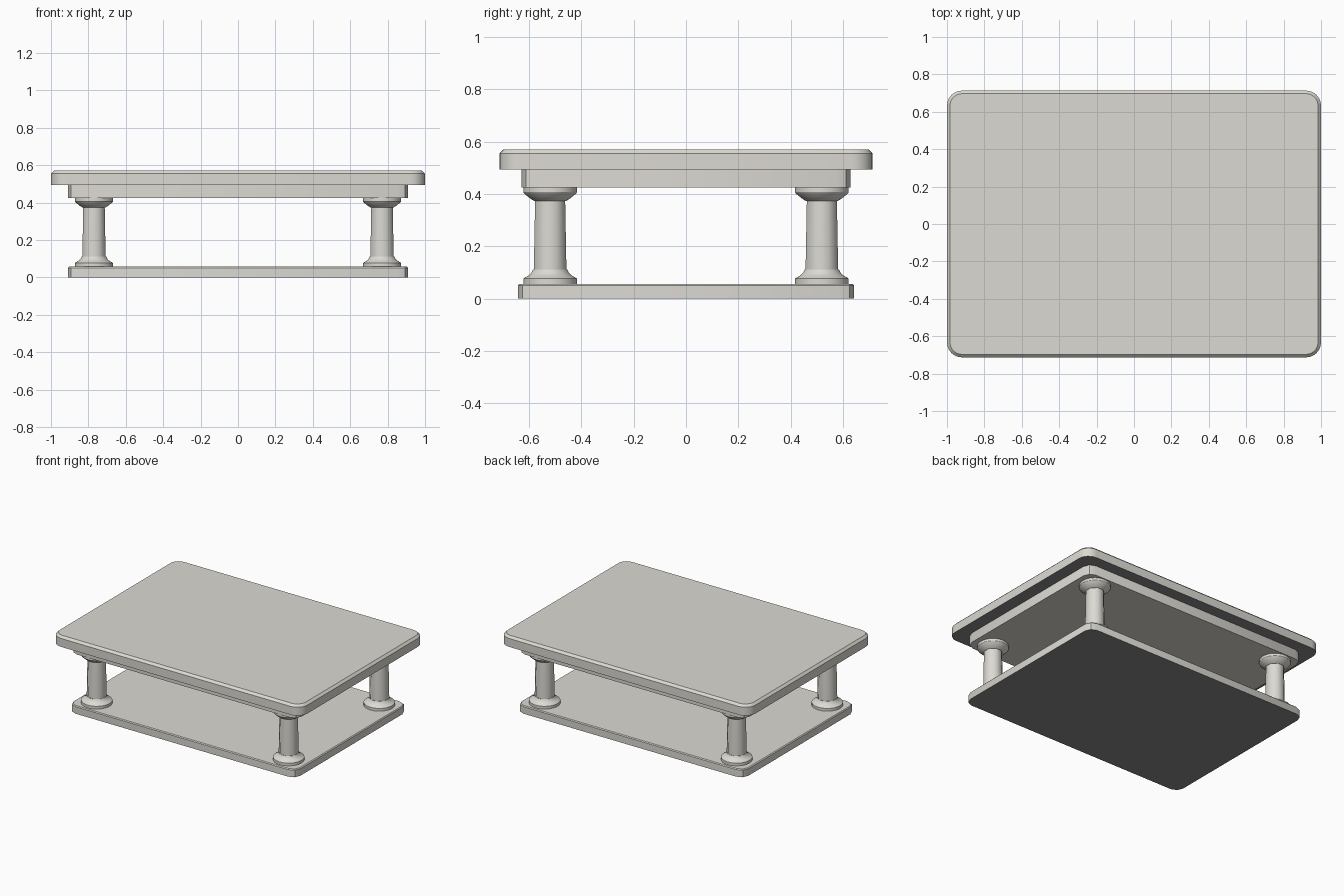
import bpy, bmesh, math

if "Cube" in bpy.data.objects:
    bpy.data.objects.remove(bpy.data.objects["Cube"])


def material(name, col):
    m = bpy.data.materials.new(name)
    m.diffuse_color = (*col, 1)
    m.use_nodes = True
    m.node_tree.nodes["Principled BSDF"].inputs["Base Color"].default_value = m.diffuse_color
    return m


stone = material("warm grey stone", (0.72, 0.70, 0.65))
dark = material("dark grey underside", (0.25, 0.25, 0.25))


def finish(bm, name, dark_below=False):
    bmesh.ops.recalc_face_normals(bm, faces=bm.faces)
    if dark_below:
        for f in bm.faces:
            f.material_index = int(f.normal.z < -0.9)
    me = bpy.data.meshes.new(name)
    bm.to_mesh(me)
    bm.free()
    me.materials.append(stone)
    if dark_below:
        me.materials.append(dark)
    ob = bpy.data.objects.new(name, me)
    bpy.context.collection.objects.link(ob)
    return ob


def loft(bm, rings):
    """Skin a stack of equal-length point rings and cap both ends."""
    vs = [[bm.verts.new(p) for p in r] for r in rings]
    n = len(vs[0])
    for a, b in zip(vs, vs[1:]):
        for i in range(n):
            j = (i + 1) % n
            bm.faces.new((a[i], a[j], b[j], b[i]))
    bm.faces.new(vs[0][::-1])
    bm.faces.new(vs[-1])


def rounded_rect(hx, hy, r, z, seg):
    pts = []
    for k, (sx, sy) in enumerate(((1, 1), (-1, 1), (-1, -1), (1, -1))):
        for i in range(seg + 1):
            a = math.radians(90 * (k + i / seg))
            pts.append((sx * (hx - r) + r * math.cos(a),
                        sy * (hy - r) + r * math.sin(a), z))
    return pts


def slab(name, hx, hy, r, z0, z1, bevel, seg, dark_below):
    bm = bmesh.new()
    rings = [rounded_rect(hx, hy, r, z0, seg), rounded_rect(hx, hy, r, z1 - bevel, seg)]
    if bevel:
        rings.append(rounded_rect(hx - bevel, hy - bevel, r - bevel, z1, seg))
    loft(bm, rings)
    return finish(bm, name, dark_below)


def turned(name, cx, cy, profile, sides):
    bm = bmesh.new()
    off = math.pi / sides
    loft(bm, [[(cx + r * math.cos(off + 2 * math.pi * i / sides),
                cy + r * math.sin(off + 2 * math.pi * i / sides), z)
               for i in range(sides)] for r, z in profile])
    return finish(bm, name)


# Table top, apron block and base plinth; top and base have dark undersides
slabs = [
    slab("table_top", 1.0, 0.713, 0.08, 0.494, 0.571, 0.016, 6, True),
    slab("apron", 0.91, 0.628, 0.058, 0.424, 0.496, 0, 2, False),
    slab("base", 0.91, 0.642, 0.058, 0.0, 0.057, 0.006, 2, True),
]

# Four columns: round foot, octagonal shaft, flared capital
foot = [(0.103, 0.055), (0.103, 0.077), (0.093, 0.083), (0.081, 0.090),
        (0.072, 0.099), (0.066, 0.111)]
shaft = [(0.067, 0.09), (0.067, 0.13), (0.062, 0.385)]
capital = [(0.062, 0.374), (0.074, 0.381), (0.099, 0.401), (0.103, 0.407), (0.103, 0.426)]
shafts, rounds = [], []
for sx, xn in ((-1, "left"), (1, "right")):
    for sy, yn in ((-1, "front"), (1, "back")):
        x, y, tag = sx * 0.77, sy * 0.519, f"{yn}_{xn}"
        rounds.append(turned("column_foot_" + tag, x, y, foot, 32))
        shafts.append(turned("column_shaft_" + tag, x, y, shaft, 8))
        rounds.append(turned("column_capital_" + tag, x, y, capital, 32))

# Smooth shading with sharp edges
for group, angle in ((slabs + rounds, 30), (shafts, 50)):
    bpy.ops.object.select_all(action='DESELECT')
    for ob in group:
        ob.select_set(True)
    bpy.context.view_layer.objects.active = group[0]
    bpy.ops.object.shade_smooth_by_angle(angle=math.radians(angle))
